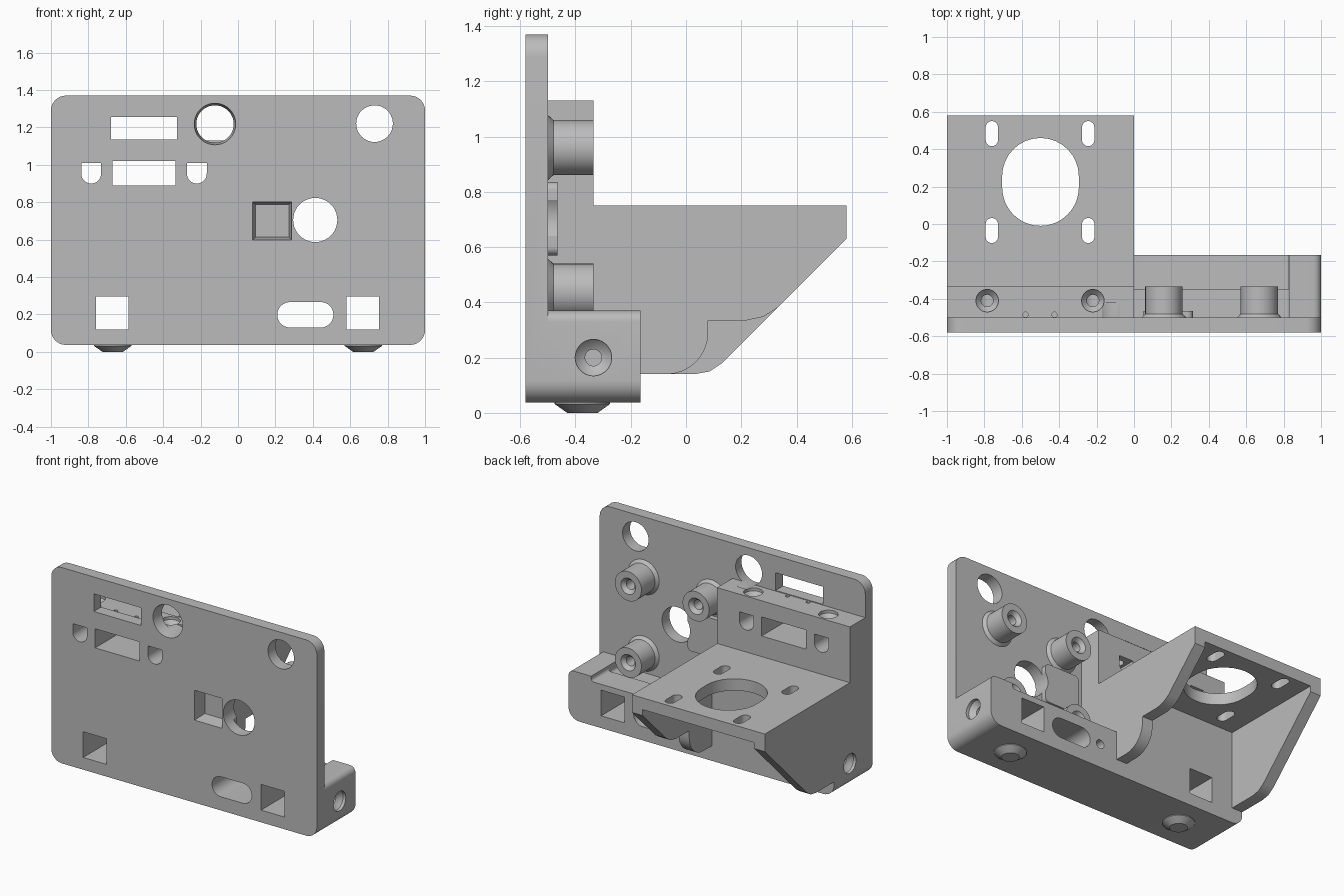
import bpy, bmesh, math
from math import cos, sin, pi

if "Cube" in bpy.data.objects:
    bpy.data.objects.remove(bpy.data.objects["Cube"], do_unlink=True)

grey = bpy.data.materials.new("matte_grey")
grey.use_nodes = True
grey.diffuse_color = (0.5, 0.5, 0.5, 1)
grey.node_tree.nodes["Principled BSDF"].inputs["Base Color"].default_value = (0.5, 0.5, 0.5, 1)


def place(axis, u, v, h):
    return {"X": (h, u, v), "Y": (u, h, v), "Z": (u, v, h)}[axis]


def loft(name, axis, sections):
    """Skin a list of (outline, height) sections and cap both ends."""
    bm = bmesh.new()
    rings = [[bm.verts.new(place(axis, u, v, h)) for u, v in pts] for pts, h in sections]
    n = len(rings[0])
    for a, b in zip(rings, rings[1:]):
        for i in range(n):
            j = (i + 1) % n
            bm.faces.new((a[i], a[j], b[j], b[i]))
    bm.faces.new(rings[0])
    bm.faces.new(rings[-1])
    bmesh.ops.remove_doubles(bm, verts=bm.verts, dist=1e-5)
    bmesh.ops.recalc_face_normals(bm, faces=bm.faces)
    mesh = bpy.data.meshes.new(name)
    bm.to_mesh(mesh)
    bm.free()
    mesh.materials.append(grey)
    ob = bpy.data.objects.new(name, mesh)
    bpy.context.scene.collection.objects.link(ob)
    return ob


def prism(name, axis, pts, a, b):
    return loft(name, axis, [(pts, a), (pts, b)])


def circle(u, v, r, n=40):
    return [(u + r * cos(2 * pi * i / n), v + r * sin(2 * pi * i / n)) for i in range(n)]


def lathe(name, axis, u, v, profile):
    return loft(name, axis, [(circle(u, v, r), h) for r, h in profile])


def rounded(u0, u1, v0, v1, bl=0, br=0, tr=0, tl=0, n=8):
    """Rectangle with one radius per corner."""
    pts = []
    corners = [(u0 + bl, v0 + bl, bl, 2), (u1 - br, v0 + br, br, 3),
               (u1 - tr, v1 - tr, tr, 0), (u0 + tl, v1 - tl, tl, 1)]
    for cu, cv, r, q in corners:
        steps = n if r else 0
        for i in range(steps + 1):
            t = (q + i / n) * pi / 2
            pts.append((cu + r * cos(t), cv + r * sin(t)))
    return pts


def combine(target, tool, op):
    """Apply a boolean and discard the tool."""
    mod = target.modifiers.new("boolean", "BOOLEAN")
    mod.operation, mod.object, mod.solver = op, tool, "EXACT"
    bpy.context.view_layer.update()
    deps = bpy.context.evaluated_depsgraph_get()
    mesh = bpy.data.meshes.new_from_object(target.evaluated_get(deps))
    target.modifiers.clear()
    target.data = mesh
    bpy.data.objects.remove(tool, do_unlink=True)


def add(tool):
    combine(body, tool, "UNION")


def cut(tool):
    combine(body, tool, "DIFFERENCE")


FRONT, BACK = -0.58, -0.5
R = 0.08

# Face plate
body = prism("bracket_body", "Y", rounded(-1, 1, 0.037, 1.37, R, R, R, R), FRONT, BACK)

# Base block with a stepped trough on the open half
base = prism("base_block", "Y", rounded(-1, 1, 0.037, 0.37, R, R, 0.04), -0.54, -0.165)
for y0, y1, z in ((-0.36, -0.1, 0.335), (BACK, -0.35, 0.31)):
    step = prism("step", "Y", rounded(0, 0.83, z, 0.6, 0, 0.02), y0, y1)
    combine(base, step, "DIFFERENCE")
add(base)

# Upper block and the wall under the platform
wall = [(-0.54, 0.15), (-0.165, 0.15), (-0.165, 0.75), (-0.335, 0.75), (-0.335, 1.13), (-0.54, 1.13)]
add(prism("upper_block", "X", wall, -1, 0))

# Platform
add(prism("platform", "Z", rounded(-1, 0, -0.3, 0.58), 0.67, 0.75))

# Gussets: plain outer one, scooped inner one
top_edge = [(0.58, 0.63), (0.58, 0.75), (-0.3, 0.75), (-0.3, 0.14)]
outer = [(0.03, 0.14), (0.085, 0.15), (0.13, 0.18)]
scoop = [(-0.07 + 0.15 * sin(i * pi / 16), 0.29 - 0.15 * cos(i * pi / 16)) for i in range(9)]
inner = scoop + [(0.08, 0.335), (0.22, 0.335), (0.28, 0.348), (0.33, 0.38)]
add(prism("outer_gusset", "X", outer + top_edge, -1, -0.92))
add(prism("inner_gusset", "X", inner + top_edge, -0.08, 0))

# Raised pad behind the square pocket
add(prism("pocket_pad", "Y", rounded(0.05, 0.315, 0.57, 0.835, 0.03, 0.03, 0.03, 0.03), -0.54, -0.465))

# Square pocket with tapered rim
cut(loft("pocket", "Y", [(rounded(0.075, 0.29, 0.595, 0.805), -0.6),
                         (rounded(0.093, 0.272, 0.613, 0.787), -0.49)]))

# Rectangular windows and square openings
for x0, x1, z0, z1 in ((-0.68, -0.325, 1.135, 1.255), (-0.67, -0.335, 0.89, 1.02),
                       (-0.76, -0.585, 0.12, 0.295), (0.58, 0.755, 0.12, 0.295)):
    cut(prism("window", "Y", rounded(x0, x1, z0, z1), -0.7, 0))

# Round-bottomed nut slots
for x in (-0.785, -0.22):
    cut(prism("nut_slot", "Y", rounded(x - 0.053, x + 0.053, 0.9, 1.01, 0.053, 0.053), -0.7, 0))

# Long slot in the base
cut(prism("base_slot", "Y", rounded(0.21, 0.51, 0.13, 0.266, *[0.068] * 4), -0.7, 0))

# Round holes in the plate
for x, z, r in ((0.73, 1.22, 0.098), (0.413, 0.705, 0.118)):
    cut(prism("round_hole", "Y", circle(x, z, r), -0.7, -0.4))
cut(lathe("tapered_hole", "Y", -0.123, 1.218, [(0.114, -0.6), (0.1, -0.5), (0.1, -0.42)]))

# Screw holes in the top of the upper block
for x in (-0.785, -0.22):
    cut(lathe("screw_hole", "Z", x, -0.41, [(0.06, 1.2), (0.06, 1.11), (0.032, 1.08), (0.032, 0.95)]))
for x in (-0.58, -0.425):
    cut(prism("pin_hole", "Z", circle(x, -0.485, 0.014, 16), 1.05, 1.2))

# Countersunk holes in both ends, and a small hole in the back of the base
for s in (-1, 1):
    cut(lathe("end_hole", "X", -0.335, 0.2,
              [(0.066, s * 1.05), (0.066, s * 0.98), (0.048, s * 0.96), (0.03, s * 0.95), (0.03, s * 0.8)]))
cut(prism("back_hole", "Y", circle(0.13, 0.2, 0.03), -0.35, 0))

# Platform opening and its four slots
r = 0.205
cut(prism("platform_opening", "Z", rounded(-0.5 - r, -0.5 + r, -0.01, 0.46, r, r, r, r), 0.5, 0.9))
for x in (-0.76, -0.245):
    for y in (-0.035, 0.483):
        cut(prism("platform_slot", "Z", rounded(x - 0.033, x + 0.033, y - 0.067, y + 0.067, *[0.033] * 4),
                  0.5, 0.9))

parts = [body]

# Standoffs with flared roots and countersunk bores
for x in (0.16, 0.67):
    for z in (0.44, 0.96):
        parts.append(lathe("standoff", "Y", x, z,
                           [(0.12, -0.502), (0.1, -0.48), (0.1, -0.335), (0.055, -0.335),
                            (0.032, -0.36), (0.032, -0.45)]))

# Conical feet
for x in (-0.67, 0.67):
    parts.append(lathe("foot", "Z", x, -0.375, [(0.055, 0), (0.1, 0.032), (0.1, 0.04)]))

# Smooth the curved faces
for ob in bpy.context.selected_objects:
    ob.select_set(False)
for ob in parts:
    ob.select_set(True)
bpy.context.view_layer.objects.active = body
bpy.ops.object.shade_smooth_by_angle(angle=math.radians(30))
